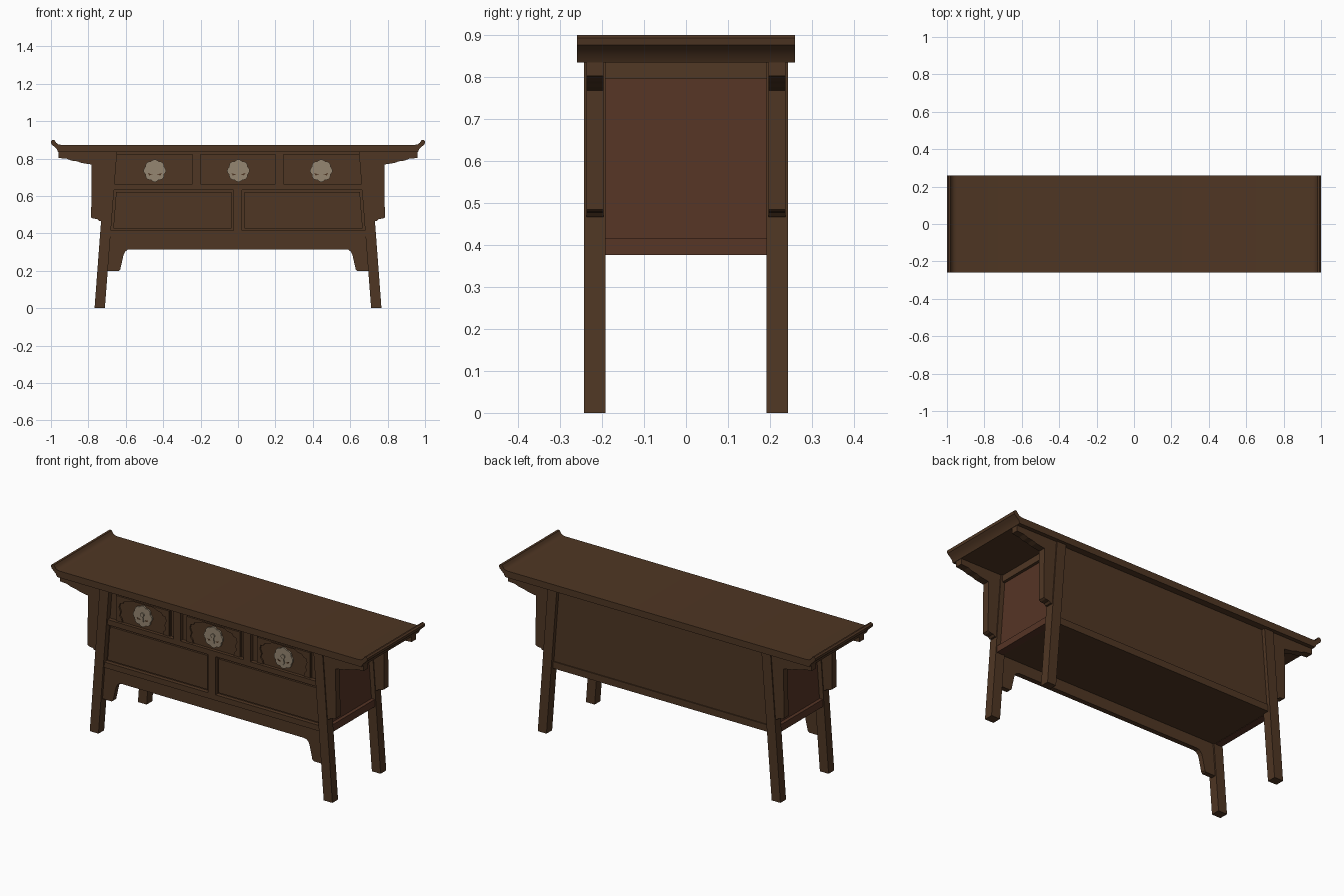
import bpy, bmesh, math

cube = bpy.data.objects.get("Cube")
if cube:
    bpy.data.objects.remove(cube, do_unlink=True)


def material(name, rgb):
    m = bpy.data.materials.new(name)
    m.use_nodes = True
    m.diffuse_color = (*rgb, 1)
    bsdf = next(n for n in m.node_tree.nodes if n.type == "BSDF_PRINCIPLED")
    bsdf.inputs["Base Color"].default_value = (*rgb, 1)
    return m


wood = material("brown wood", (0.078, 0.037, 0.017))
red_wood = material("reddish wood", (0.091, 0.034, 0.018))
metal = material("aged metal", (0.30, 0.24, 0.165))


def prism(name, pts, y0, y1, mat=wood):
    """Extrude an x-z outline from y0 to y1."""
    bm = bmesh.new()
    face = bm.faces.new([bm.verts.new((x, y0, z)) for x, z in pts])
    new = bmesh.ops.extrude_face_region(bm, geom=[face])["geom"]
    verts = [v for v in new if isinstance(v, bmesh.types.BMVert)]
    bmesh.ops.translate(bm, verts=verts, vec=(0, y1 - y0, 0))
    bmesh.ops.recalc_face_normals(bm, faces=bm.faces)
    mesh = bpy.data.meshes.new(name)
    bm.to_mesh(mesh)
    bm.free()
    mesh.materials.append(mat)
    obj = bpy.data.objects.new(name, mesh)
    bpy.context.scene.collection.objects.link(obj)
    return obj


def box(name, x0, x1, z0, z1, y0, y1, mat=wood):
    return prism(name, [(x0, z0), (x1, z0), (x1, z1), (x0, z1)], y0, y1, mat)


def flip(pts, side):
    return [(x * side, z) for x, z in pts]


def inner(z):
    """Inner edge of the splayed legs at height z."""
    return 0.712 - 0.078 * z


def outer(z):
    return 0.767 - 0.075 * z


def rail(name, z0, z1, y0, y1, mat=wood):
    """Board that fills the width between the splayed legs."""
    a, b = inner(z0) + 0.01, inner(z1) + 0.01
    return prism(name, [(-a, z0), (a, z0), (b, z1), (-b, z1)], y0, y1, mat)


TOP = 0.835

# Tabletop with upturned ends
end = [(0.962, TOP), (0.97, 0.852), (0.985, 0.866), (0.998, 0.877), (1.0, 0.893),
       (0.992, 0.9), (0.981, 0.898), (0.973, 0.885), (0.962, 0.876), (0.945, 0.873)]
top = prism("tabletop", end + flip(end, -1)[::-1], -0.26, 0.26)
bpy.context.view_layer.objects.active = top
top.select_set(True)
bpy.ops.object.shade_smooth_by_angle(angle=math.radians(35))
top.select_set(False)

# Legs and the shaped brackets outside them
wing = [(0.68, TOP), (0.96, TOP), (0.96, 0.803), (0.915, 0.799), (0.89, 0.789),
        (0.86, 0.785), (0.835, 0.776), (0.783, 0.768), (0.785, 0.485),
        (0.775, 0.479), (0.752, 0.477), (0.742, 0.467), (0.715, 0.467)]
for side, sname in ((1, "left"), (-1, "right")):
    for face, fname in ((-1, "front"), (1, "back")):
        leg = [(inner(0), 0), (outer(0), 0), (outer(TOP), TOP), (inner(TOP), TOP)]
        prism(f"{fname}_{sname}_leg", flip(leg, side), face * 0.243, face * 0.192)
        prism(f"{fname}_{sname}_bracket", flip(wing, side), face * 0.237, face * 0.197)

    # End panel with top and bottom rails
    def end_board(name, z0, z1, a, b, mat):
        mid0, mid1 = (inner(z0) + outer(z0)) / 2, (inner(z1) + outer(z1)) / 2
        pts = [(mid0 - a, z0), (mid0 + b, z0), (mid1 + b, z1), (mid1 - a, z1)]
        prism(f"{sname}_{name}", flip(pts, side), -0.2, 0.2, mat)

    end_board("end_panel", 0.39, 0.81, 0.01, 0.002, red_wood)
    end_board("end_bottom_rail", 0.376, 0.415, 0.02, 0.022, red_wood)
    end_board("end_top_rail", 0.795, TOP, 0.02, 0.018, wood)

# Carcass boards
rail("bottom_board", 0.378, 0.4, -0.21, 0.21)
rail("back_panel", 0.39, TOP, 0.2, 0.222)
rail("back_bottom_rail", 0.376, 0.415, 0.2, 0.228)
rail("front_backing", 0.39, TOP, -0.212, -0.2)
rail("front_bottom_rail", 0.383, 0.415, -0.235, -0.2)
rail("front_middle_rail", 0.633, 0.663, -0.235, -0.2)
rail("front_top_rail", 0.822, TOP, -0.232, -0.2)

# Apron with dropped corners
drop = [(0.575, 0.315), (0.592, 0.312), (0.605, 0.3), (0.612, 0.285), (0.63, 0.205),
        (0.638, 0.198), (inner(0.198) + 0.01, 0.198), (inner(0.39) + 0.01, 0.39)]
prism("apron", drop + flip(drop, -1)[::-1], -0.228, -0.2)

# Door panels in a narrow raised frame
box("door_divider", -0.025, 0.022, 0.41, 0.64, -0.235, -0.2)
for side, sname in ((1, "left"), (-1, "right")):
    def door(name, gap, y):
        z0, z1 = 0.415 + gap, 0.633 - gap
        pts = [(0.023 + gap, z0), (inner(z0) - gap, z0), (inner(z1) - gap, z1),
               (0.023 + gap, z1)]
        prism(f"{sname}_{name}", flip(pts, side), y, -0.2)

    door("door_panel", 0.012, -0.226)

# Drawers: posts, carved face and round metal plate with pull
for side, sname in ((1, "left"), (-1, "right")):
    box(f"{sname}_drawer_post", side * 0.242, side * 0.2, 0.66, TOP, -0.235, -0.2)

carving = [(0, 0.81), (0.168, 0.81), (0.168, 0.666), (0.128, 0.666), (0.133, 0.685),
           (0.146, 0.7), (0.138, 0.722), (0.149, 0.748), (0.143, 0.77),
           (0.128, 0.772), (0.118, 0.787), (0.09, 0.792), (0.07, 0.803), (0, 0.803)]

for cx, dname in ((-0.445, "right"), (0.002, "middle"), (0.445, "left")):
    box(f"{dname}_drawer_front", cx - 0.172, cx + 0.172, 0.664, 0.813, -0.218, -0.2)
    for side, hname in ((1, "left"), (-1, "right")):
        pts = [(cx + side * x, z) for x, z in carving]
        prism(f"{dname}_drawer_carving_{hname}", pts, -0.226, -0.216)

    cz = 0.735
    plate = []
    for i in range(64):
        a = math.tau * i / 64
        r = 0.053 + 0.007 * abs(math.cos(4 * a))
        plate.append((cx + r * math.sin(a), cz + r * math.cos(a)))
    prism(f"{dname}_plate", plate, -0.227, -0.217, metal)

    # Pierced leaves in the plate
    for side, hname in ((1, "left"), (-1, "right")):
        leaf = [(0.012, -0.022), (0.03, -0.025), (0.038, -0.012), (0.026, -0.016)]
        pts = [(cx + side * x, cz + z) for x, z in leaf]
        prism(f"{dname}_plate_leaf_{hname}", pts, -0.228, -0.226)

    # Central boss and hanging pull
    boss = [(cx + 0.012 * math.sin(math.tau * i / 16),
             cz + 0.01 + 0.012 * math.cos(math.tau * i / 16)) for i in range(16)]
    prism(f"{dname}_boss", boss, -0.234, -0.226, metal)
    pull = [(-0.004, 0.002), (0.004, 0.002), (0.009, -0.03), (0, -0.038), (-0.009, -0.03)]
    prism(f"{dname}_pull", [(cx + x, cz + z) for x, z in pull], -0.232, -0.226, metal)
